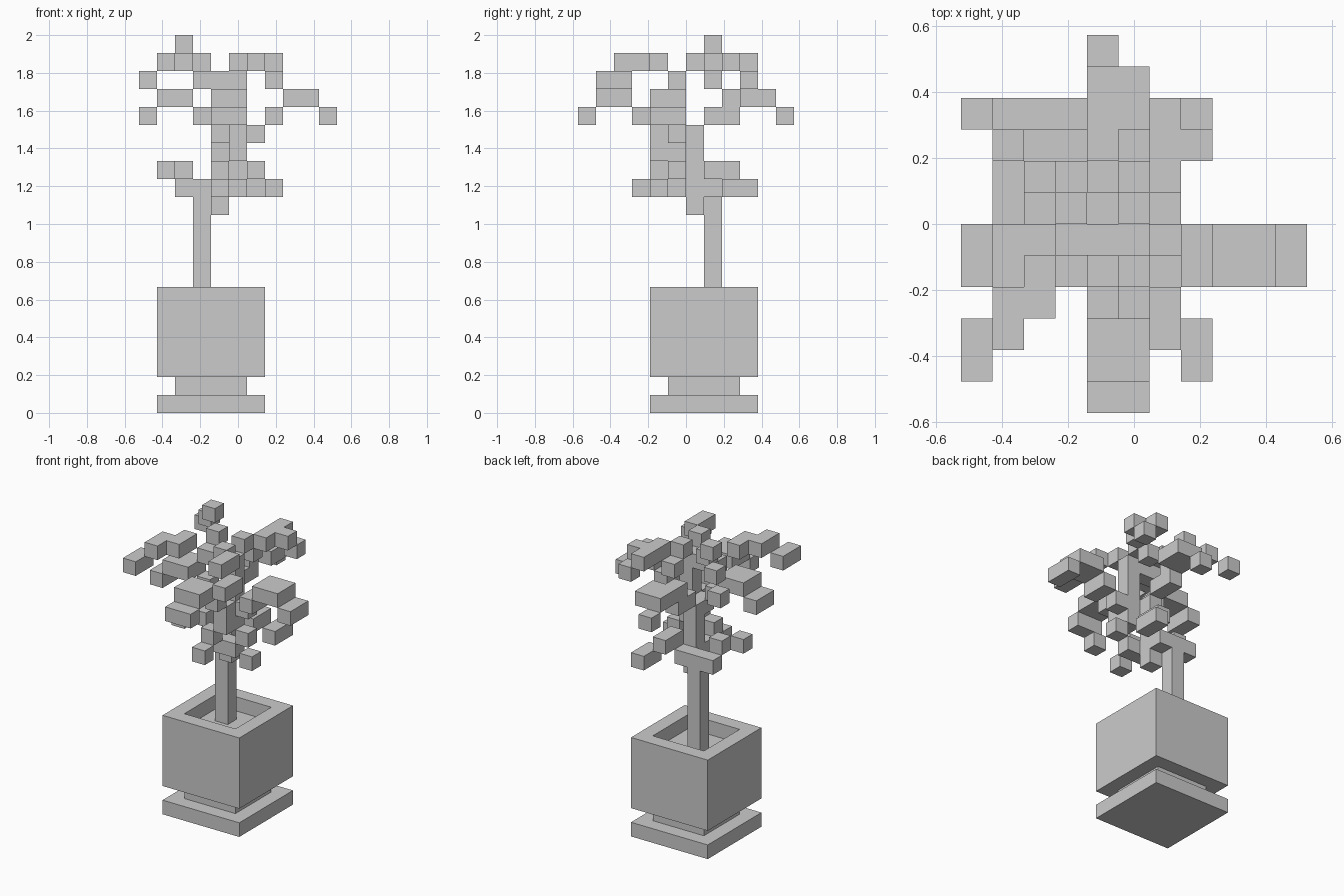
import bpy, bmesh
from mathutils import Vector
from itertools import product

if "Cube" in bpy.data.objects:
    bpy.data.objects.remove(bpy.data.objects["Cube"])

U = 2 / 21                                  # block size
ORIGIN = Vector((-5.5, -6.0, 0.0))          # grid corner, in blocks

# outward face corners for every direction
FACES = {
    (1, 0, 0): [(1, 0, 0), (1, 1, 0), (1, 1, 1), (1, 0, 1)],
    (-1, 0, 0): [(0, 0, 0), (0, 0, 1), (0, 1, 1), (0, 1, 0)],
    (0, 1, 0): [(0, 1, 0), (0, 1, 1), (1, 1, 1), (1, 1, 0)],
    (0, -1, 0): [(0, 0, 0), (1, 0, 0), (1, 0, 1), (0, 0, 1)],
    (0, 0, 1): [(0, 0, 1), (1, 0, 1), (1, 1, 1), (0, 1, 1)],
    (0, 0, -1): [(0, 0, 0), (0, 1, 0), (1, 1, 0), (1, 0, 0)],
}


def box(x, y, z):
    """Cells of a box; every argument is an index or an inclusive (low, high) pair."""
    spans = [(a, a) if isinstance(a, int) else a for a in (x, y, z)]
    return set(product(*[range(lo, hi + 1) for lo, hi in spans]))


def blocks(name, cells):
    """Mesh with only the exposed faces of a set of cells."""
    bm = bmesh.new()
    for c in sorted(cells):
        for d, corners in FACES.items():
            if tuple(a + b for a, b in zip(c, d)) not in cells:
                bm.faces.new([bm.verts.new((Vector(c) + Vector(p) + ORIGIN) * U)
                              for p in corners])
    bmesh.ops.remove_doubles(bm, verts=bm.verts, dist=1e-4)
    bmesh.ops.dissolve_limit(bm, angle_limit=0.02, verts=bm.verts, edges=bm.edges)
    mesh = bpy.data.meshes.new(name)
    bm.to_mesh(mesh)
    bm.free()
    bpy.context.collection.objects.link(bpy.data.objects.new(name, mesh))


# pot: foot, neck and body with a sunken soil surface
blocks("pot", box((1, 6), (4, 9), 0) | box((2, 5), (5, 8), 1)
       | (box((1, 6), (4, 9), (2, 6)) - box((2, 5), (5, 8), 6)))

# stepped trunk
blocks("trunk", box(3, 7, (6, 12)) | box(4, 6, (11, 15)) | box(5, 5, (14, 18))
       | box(5, 4, (14, 15)) | box(4, 5, 15) | box(6, 5, 15))

fronds = {
    # middle ring, arching out along the axes
    "frond_left": [(3, 5, 16), ((1, 2), (4, 5), 17), (0, (4, 5), 16)],
    "frond_right": [(7, (4, 5), 16), ((8, 9), (4, 5), 17), (10, (4, 5), 16)],
    "frond_front": [(5, 3, 16), ((4, 5), (1, 2), 17), ((4, 5), 0, 16)],
    "frond_back": [(4, (7, 8), 16), (4, 8, 17), ((4, 5), (9, 10), 17), (4, 11, 16)],
    # crown, arching out along the diagonals
    "crown_centre": [((3, 5), 5, 18)],
    "crown_front_left": [(2, (3, 4), 19), (1, (2, 3), 19), (0, (1, 2), 18)],
    "crown_front_right": [(5, 4, 19), (6, (2, 3), 19), (7, (1, 2), 18)],
    "crown_back_left": [(3, 6, 19), (2, 7, 20), (1, 8, 19), (0, 9, 18)],
    "crown_back_right": [(5, 6, 19), (5, 7, 18), (6, (7, 9), 19), (7, 8, 19), (7, 9, 18)],
    # small lower leaves
    "low_leaf_left": [(2, 7, 12), (2, 6, 13), (1, 5, 13)],
    "low_leaf_front": [(4, 5, 12), (4, 4, 13), (4, 3, 12)],
    "low_leaf_right": [(5, 5, 12), (6, 5, 13), (7, 4, 12)],
    "low_leaf_back": [(4, 7, 12), (5, (7, 8), 13), (6, (8, 9), 12)],
}
for name, parts in fronds.items():
    blocks(name, set().union(*[box(*p) for p in parts]))
